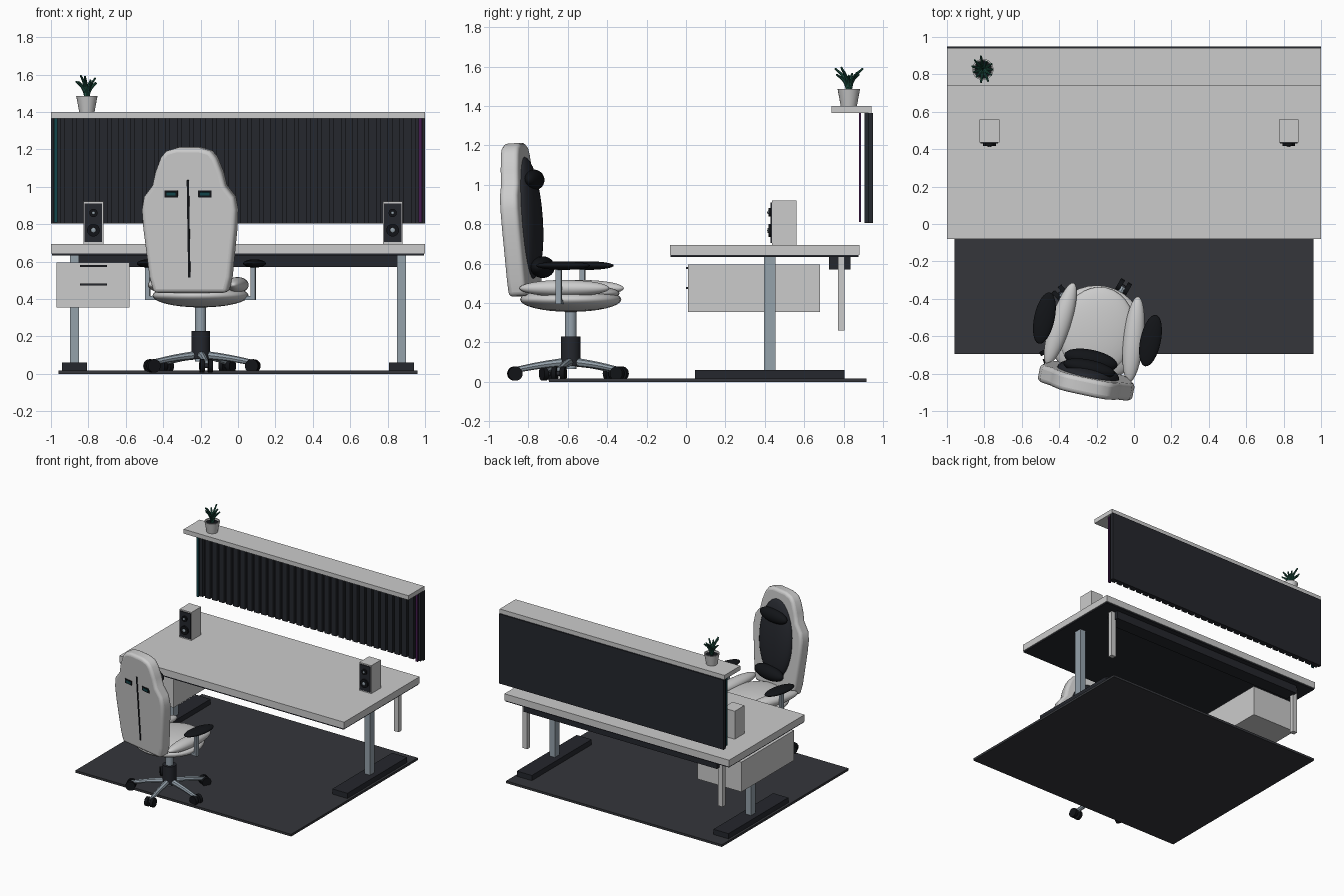
import bpy, bmesh, math, random
from mathutils import Matrix, Vector

cube = bpy.data.objects.get("Cube")
if cube:
    bpy.data.objects.remove(cube, do_unlink=True)


def material(name, r, g, b):
    m = bpy.data.materials.new(name)
    m.use_nodes = True
    m.diffuse_color = (r, g, b, 1)
    m.node_tree.nodes["Principled BSDF"].inputs["Base Color"].default_value = (r, g, b, 1)
    return m


WHITE = material("white", .62, .64, .63)
LEATHER = material("white_leather", .75, .75, .75)
DARK = material("dark", .018, .02, .026)
BLACK = material("black", .006, .007, .009)
RUG = material("rug_grey", .035, .037, .043)
STEEL = material("steel", .3, .36, .41)
GREEN = material("leaf_green", .015, .09, .06)
TEAL = material("teal", .006, .06, .07)
PURPLE = material("purple", .06, .012, .08)


def finish(name, mat, smooth=True):
    ob = bpy.context.object
    ob.name = name
    ob.data.materials.append(mat)
    if smooth:
        bpy.ops.object.shade_smooth_by_angle(angle=math.radians(40))
    return ob


def box(name, mat, x, y, z):
    """Box from (low, high) ranges."""
    bpy.ops.mesh.primitive_cube_add(size=1)
    ob = finish(name, mat, False)
    ob.location = [(a + b) / 2 for a, b in (x, y, z)]
    ob.scale = [b - a for a, b in (x, y, z)]
    return ob


def around(c, half):
    return (c - half, c + half)


def rod(name, mat, start, end, radius, sides=20):
    a, b = Vector(start), Vector(end)
    bpy.ops.mesh.primitive_cylinder_add(vertices=sides, radius=radius, depth=(b - a).length)
    ob = finish(name, mat)
    ob.rotation_euler = (b - a).to_track_quat('Z', 'Y').to_euler()
    ob.location = (a + b) / 2
    return ob


def cushion(name, mat, loc, radii, turn=0):
    bpy.ops.mesh.primitive_uv_sphere_add(segments=32, ring_count=16, radius=1)
    ob = finish(name, mat)
    ob.location, ob.scale = loc, radii
    ob.rotation_euler.z = math.radians(turn)
    return ob


def tube(name, mat, points, radii):
    """Tapered tube along a smooth path."""
    curve = bpy.data.curves.new(name, 'CURVE')
    curve.dimensions = '3D'
    curve.bevel_depth, curve.bevel_resolution = 1, 2
    curve.use_fill_caps = True
    spline = curve.splines.new('BEZIER')
    spline.bezier_points.add(len(points) - 1)
    for p, co, r in zip(spline.bezier_points, points, radii):
        p.co, p.radius = co, r
        p.handle_left_type = p.handle_right_type = 'AUTO'
    spline.resolution_u = 6
    ob = bpy.data.objects.new(name, curve)
    bpy.context.collection.objects.link(ob)
    bpy.ops.object.select_all(action='DESELECT')
    ob.select_set(True)
    bpy.context.view_layer.objects.active = ob
    bpy.ops.object.convert(target='MESH')
    return finish(name, mat)


def place(objects, matrix):
    for ob in objects:
        ob.matrix_world = matrix @ ob.matrix_basis


# Rug and desk
box("rug", RUG, (-.96, .96), (-.695, .915), (0, .018))
box("desktop", WHITE, (-1, 1), (-.08, .88), (.643, .695))
box("desktop_underside", DARK, (-.995, .995), (-.078, .875), (.633, .643))
box("cable_tray", DARK, (-.86, .86), (.725, .835), (.57, .633))
for side, s in (("right", -1), ("left", 1)):
    box(side + "_desk_foot", DARK, around(.875 * s, .067), (.045, .805), (.018, .06))
    box(side + "_desk_column", STEEL, around(.873 * s, .024), around(.425, .03), (.06, .633))
    box(side + "_rear_leg", WHITE, around(.87 * s, .02), (.77, .805), (.26, .633))

# Drawer unit
box("drawer_unit", WHITE, (-.97, -.58), (.01, .68), (.355, .595))
for z in (.477, .577):
    box("drawer_handle", DARK, (-.845, -.7), (0, .012), around(z, .005))

# Speakers
for side, x in (("right", -.773), ("left", .827)):
    box(side + "_speaker", WHITE, around(x, .053), (.437, .56), (.695, .92))
    box(side + "_speaker_front", DARK, around(x, .047), (.43, .438), (.705, .91))
    for part, z, r in (("woofer", .768, .034), ("tweeter", .86, .022)):
        rod(f"{side}_{part}_ring", BLACK, (x, .418, z), (x, .432, z), r)
        cushion(f"{side}_{part}_dome", STEEL, (x, .418, z), (r * .4, .006, r * .4))

# Slatted wall panel with light strips, and the shelf above it
box("panel_back", DARK, (-1, 1), (.925, .95), (.805, 1.365))
SLATS = 32
pitch = 2 / SLATS
for i in range(SLATS):
    box("panel_slat", DARK, around(-1 + pitch * (i + .5), pitch * .34), (.905, .926), (.805, 1.365))
for name, mat, s in (("right", TEAL, -1), ("left", PURPLE, 1)):
    box(name + "_light_strip", mat, around(.975 * s, .01), (.877, .888), (.81, 1.365))
box("shelf", WHITE, (-1, 1), (.738, .94), (1.365, 1.4))

# Potted plant
plant = Vector((-.808, .826, 1.4))
mesh = bpy.data.meshes.new("pot")
bm = bmesh.new()
ring = [bm.verts.new((r, 0, z)) for r, z in
        ((0, 0), (.041, 0), (.057, .085), (.049, .085), (.047, .07), (0, .07))]
edges = [bm.edges.new(pair) for pair in zip(ring, ring[1:])]
bmesh.ops.spin(bm, geom=ring + edges, cent=(0, 0, 0), axis=(0, 0, 1), angle=math.tau, steps=24)
bmesh.ops.remove_doubles(bm, verts=bm.verts, dist=.0005)
bmesh.ops.recalc_face_normals(bm, faces=bm.faces)
bm.to_mesh(mesh)
bm.free()
pot = bpy.data.objects.new("pot", mesh)
bpy.context.collection.objects.link(pot)
bpy.ops.object.select_all(action='DESELECT')
pot.select_set(True)
bpy.context.view_layer.objects.active = pot
finish("pot", WHITE).location = plant
rod("soil", BLACK, plant + Vector((0, 0, .06)), plant + Vector((0, 0, .073)), .046)
random.seed(4)
LEAVES = 11
for i in range(LEAVES):
    a = math.tau * i / LEAVES
    out = Vector((math.cos(a), math.sin(a), 0))
    reach, top = random.uniform(.045, .075), random.uniform(.15, .2)
    path = [plant + out * reach * f + Vector((0, 0, z)) for f, z in
            ((.1, .07), (.35, .07 + (top - .07) * .6), (1, top))]
    tube("leaf", GREEN, path, (.006, .009, .005))

# Chair backrest, built upright and then leaned back
outline = [(.2, .435), (.222, .52), (.252, .78), (.258, .88), (.245, .95),
           (.198, 1.01), (.182, 1.08), (.15, 1.16), (.12, 1.195), (.06, 1.212)]
mesh = bpy.data.meshes.new("chair_back_shell")
bm = bmesh.new()
loop = outline + [(-x, z) for x, z in reversed(outline)]
face = bm.faces.new([bm.verts.new((x, -.047, z)) for x, z in loop])
new = bmesh.ops.extrude_face_region(bm, geom=[face])["geom"]
bmesh.ops.translate(bm, vec=(0, .094, 0), verts=[v for v in new if isinstance(v, bmesh.types.BMVert)])
bmesh.ops.recalc_face_normals(bm, faces=bm.faces)
bm.to_mesh(mesh)
bm.free()
shell = bpy.data.objects.new("chair_back_shell", mesh)
bpy.context.collection.objects.link(shell)
bpy.ops.object.select_all(action='DESELECT')
shell.select_set(True)
bpy.context.view_layer.objects.active = shell
bevel = shell.modifiers.new("soft_edges", 'BEVEL')
bevel.width, bevel.segments, bevel.angle_limit = .022, 4, math.radians(50)
finish("chair_back_shell", LEATHER)
back = [shell,
        cushion("back_pad", DARK, (0, .045, .83), (.17, .065, .31)),
        cushion("head_pillow", BLACK, (0, .088, 1.02), (.14, .045, .052)),
        cushion("lumbar_pillow", BLACK, (0, .1, .575), (.145, .055, .055)),
        box("back_seam", BLACK, around(0, .006), (-.051, -.04), (.52, 1.04))]
for s in (-1, 1):
    back.append(box("back_slot", BLACK, around(.092 * s, .036), (-.051, -.04), around(.967, .018)))
    back.append(box("back_slot_inlay", TEAL, around(.092 * s, .025), (-.053, -.04), around(.967, .009)))
pivot = Vector((0, 0, .435))
place(back, Matrix.Translation(pivot + Vector((0, -.235, 0)))
      @ Matrix.Rotation(math.radians(4.2), 4, 'X') @ Matrix.Translation(-pivot))

# Seat, armrests and gas column
chair = back + [
    cushion("seat_base", LEATHER, (0, 0, .418), (.257, .257, .063)),
    cushion("seat_cushion", LEATHER, (0, .01, .45), (.2, .24, .045)),
    rod("gas_column", STEEL, (0, 0, .065), (0, 0, .38), .03),
    rod("column_sleeve", DARK, (0, 0, .08), (0, 0, .23), .05)]
for side, s in (("right", -1), ("left", 1)):
    chair += [
        cushion(side + "_seat_bolster", LEATHER, (.2 * s, .01, .475), (.055, .23, .042), 6 * s),
        cushion(side + "_arm_pad", BLACK, (.29 * s, .022, .59), (.055, .14, .022)),
        box(side + "_arm_post", STEEL, around(.288 * s, .012), around(0, .014), (.395, .585)),
        box(side + "_arm_bracket", STEEL, around(.235 * s, .055), around(0, .014), (.395, .415))]

# Five-spoke base with twin-wheel casters
for k in range(5):
    turn = Matrix.Rotation(math.tau * k / 5, 4, 'Z')
    spoke = [tube("base_spoke", STEEL, [(.03, 0, .1), (.15, 0, .085), (.285, 0, .06)], (.022, .018, .015)),
             rod("caster_axle", DARK, (.285, -.03, .042), (.285, .03, .042), .012)]
    for s in (-1, 1):
        spoke.append(rod("caster_wheel", BLACK, (.285, .01 * s, .042), (.285, .034 * s, .042), .036))
    place(spoke, turn)
    for ob in spoke:
        ob.matrix_basis = ob.matrix_world.copy()
    chair += spoke

# Stand the chair on the rug, turned a little
place(chair, Matrix.Translation((-.2, -.585, 0)) @ Matrix.Rotation(math.radians(-12), 4, 'Z'))
